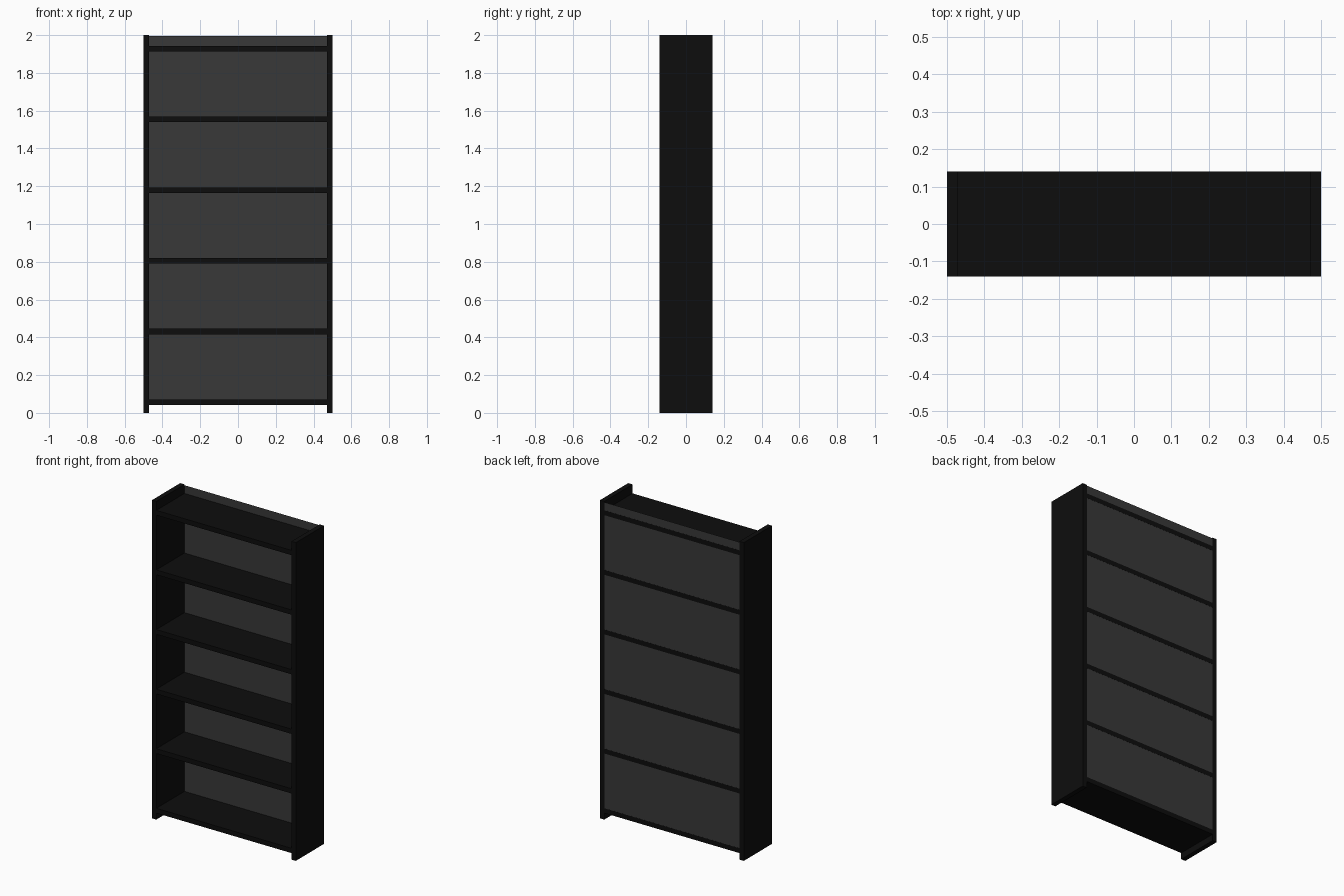
import bpy

if "Cube" in bpy.data.objects:
    bpy.data.objects.remove(bpy.data.objects["Cube"])

W, D, H, T = 1.0, 0.28, 2.0, 0.03   # width, depth, height, board thickness


def material(name, value):
    m = bpy.data.materials.new(name)
    m.diffuse_color = (value, value, value, 1)
    m.use_nodes = True
    m.node_tree.nodes["Principled BSDF"].inputs["Base Color"].default_value = m.diffuse_color
    return m


black = material("black_board", 0.004)
grey = material("grey_panel", 0.04)


def board(name, size, loc):
    bpy.ops.mesh.primitive_cube_add(size=1, location=loc)
    ob = bpy.context.object
    ob.name = name
    ob.scale = size
    bpy.ops.object.transform_apply(location=False, rotation=False, scale=True)
    ob.data.materials.append(black)
    return ob


# Upright sides
for name, s in (("left_side", -1), ("right_side", 1)):
    board(name, (T, D, H), (s * (W - T) / 2, 0, H / 2))

# Six evenly spaced shelves between the sides
for i in range(6):
    board(f"shelf_{i + 1}", (W - 2 * T, D, T), (0, 0, 0.056 + 0.3745 * i))

# Thin back panel, practically flush with the rear edges of the boards
z0, z1, y = 0.043, 1.995, D / 2 - 0.0006
mesh = bpy.data.meshes.new("back_panel")
mesh.from_pydata([(W / 2, y, z0), (-W / 2, y, z0), (-W / 2, y, z1), (W / 2, y, z1)],
                 [], [(0, 1, 2, 3)])
mesh.materials.append(grey)
panel = bpy.data.objects.new("back_panel", mesh)
bpy.context.collection.objects.link(panel)
